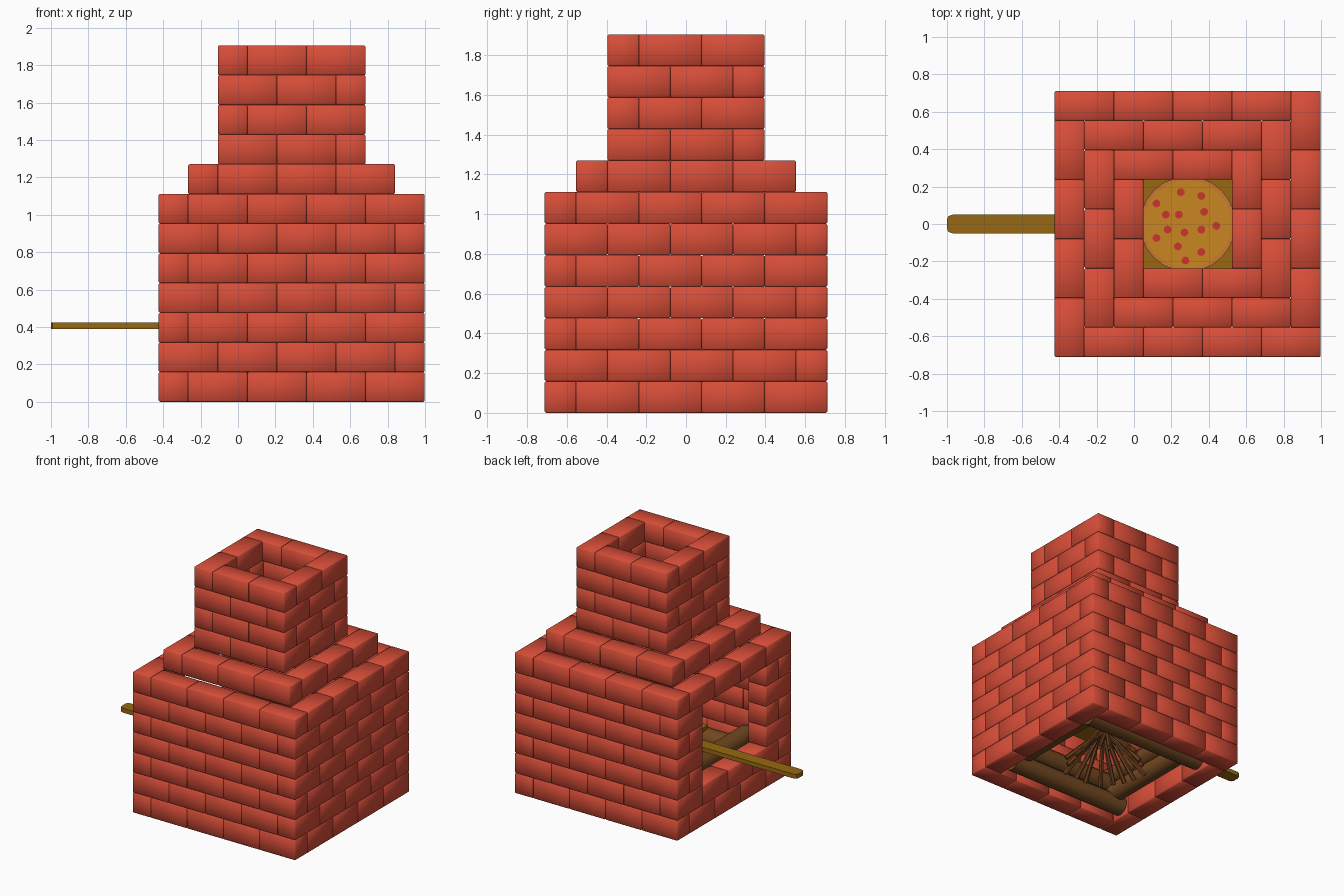
import bpy, bmesh, math, random
from mathutils import Vector, Matrix

if "Cube" in bpy.data.objects:
    bpy.data.objects.remove(bpy.data.objects["Cube"])

random.seed(4)
CX = 0.287          # oven centre in x
U = 0.158           # half brick = brick depth
H = 1.905 / 12      # course height
OPEN = 2.5 * U      # half width of the mouth


def material(name, rgb):
    m = bpy.data.materials.new(name)
    m.diffuse_color = (*rgb, 1)
    m.use_nodes = True
    m.node_tree.nodes["Principled BSDF"].inputs["Base Color"].default_value = m.diffuse_color
    return m


BRICK = material("brick_red", (0.68, 0.075, 0.04))
LOG = material("log_brown", (0.17, 0.065, 0.015))
STICK = material("stick_brown", (0.15, 0.05, 0.012))
PEEL = material("peel_wood", (0.31, 0.14, 0.006))
CRUST = material("crust", (0.58, 0.19, 0.035))
CHEESE = material("cheese", (0.58, 0.24, 0.015))
TOPPING = material("topping_red", (0.6, 0.035, 0.03))


def finish(bm, name, mat, smooth=True, angle=None):
    bmesh.ops.recalc_face_normals(bm, faces=bm.faces[:])
    for f in bm.faces:
        f.smooth = smooth
    if angle:
        for e in bm.edges:
            e.smooth = e.calc_face_angle(0) < math.radians(angle)
    me = bpy.data.meshes.new(name)
    bm.to_mesh(me)
    bm.free()
    me.materials.append(mat)
    ob = bpy.data.objects.new(name, me)
    bpy.context.collection.objects.link(ob)
    return ob


def rod(bm, a, b, r, sides):
    a, b = Vector(a), Vector(b)
    d = b - a
    rot = d.to_track_quat('Z', 'Y').to_matrix().to_4x4()
    bmesh.ops.create_cone(bm, cap_ends=True, segments=sides, radius1=r, radius2=r,
                          depth=d.length, matrix=Matrix.Translation((a + b) / 2) @ rot)


def course(row, n, flip, mouth):
    """Square pinwheel ring of bricks, n half bricks along each side."""
    bm = bmesh.new()
    half = n * U / 2
    for k in range(4):
        for i in range((n - 1) // 2):
            x = -half + U + 2 * U * i
            pts = [(x, -half), (x + 2 * U, -half + U)]
            for _ in range(k):
                pts = [(-py, px) for px, py in pts]
            if flip:
                pts = [(-px, py) for px, py in pts]
            x0, x1 = sorted(p[0] for p in pts)
            y0, y1 = sorted(p[1] for p in pts)
            # cut the mouth out of the left wall, leaving half bricks at its jambs
            if mouth and x1 < -half + U + 0.01:
                if y0 > -OPEN - 0.01 and y1 < OPEN + 0.01:
                    continue
                if y0 < OPEN - 0.01 and y1 > OPEN:
                    y0 = OPEN
                if y1 > -OPEN + 0.01 and y0 < -OPEN:
                    y1 = -OPEN
            m = (Matrix.Translation((CX + (x0 + x1) / 2, (y0 + y1) / 2, (row + 0.5) * H))
                 @ Matrix.Diagonal((x1 - x0, y1 - y0, H, 1)))
            bmesh.ops.create_cube(bm, size=1, matrix=m)
    bmesh.ops.bevel(bm, geom=bm.edges[:], offset=0.006, segments=1, affect='EDGES')
    finish(bm, f"brick_course_{row + 1}", BRICK)


# oven body, shoulder and chimney
for row in range(12):
    if row < 7:
        course(row, 9, row % 2 == 1, 2 <= row <= 5)
    else:
        course(row, 7 if row == 7 else 5, row % 2 == 0, False)

# crossed logs stacked around the fire
R = 0.075
for layer in range(4):
    z = R + layer * 0.075
    for s in (-1, 1):
        bm = bmesh.new()
        o = s * 0.45
        if layer % 2 == 0:
            rod(bm, (CX - 0.53, o, z), (CX + 0.53, o, z), R, 12)
        else:
            rod(bm, (CX + o, -0.53, z), (CX + o, 0.53, z), R, 12)
        finish(bm, f"log_{layer}_{'a' if s < 0 else 'b'}", LOG, angle=40)

# kindling cone
bm = bmesh.new()
for i in range(18):
    a = math.tau * i / 18 + random.uniform(-0.08, 0.08)
    r0, r1 = random.uniform(0.27, 0.34), random.uniform(0.03, 0.06)
    rod(bm, (CX + r0 * math.cos(a), r0 * math.sin(a), 0.03),
        (CX + r1 * math.cos(a + 0.3), r1 * math.sin(a + 0.3), random.uniform(0.29, 0.35)), 0.018, 6)
finish(bm, "kindling", STICK, smooth=False)

# wooden peel: half outline mirrored across y, then extruded
side = [(-1, 0.025), (-0.992, 0.042), (-0.97, 0.05), (-0.08, 0.05), (-0.02, 0.1),
        (0.0, 0.2), (0.01, 0.28), (0.55, 0.28), (0.565, 0.265)]
bm = bmesh.new()
outline = side + [(x, -y) for x, y in reversed(side)]
face = bm.faces.new([bm.verts.new((x, y, 0.39)) for x, y in outline])
ext = bmesh.ops.extrude_face_region(bm, geom=[face])
bmesh.ops.translate(bm, vec=(0, 0, 0.034),
                    verts=[v for v in ext["geom"] if isinstance(v, bmesh.types.BMVert)])
finish(bm, "peel", PEEL, smooth=False)

# pizza on the peel
for name, r, z0, z1, mat in (("pizza_crust", 0.256, 0.422, 0.445, CRUST),
                             ("pizza_cheese", 0.236, 0.43, 0.45, CHEESE)):
    bm = bmesh.new()
    rod(bm, (CX, 0, z0), (CX, 0, z1), r, 24)
    finish(bm, name, mat, angle=40)

bm = bmesh.new()
for x, y in [(0.25, 0.17), (0.36, 0.15), (0.12, 0.11), (0.17, 0.05), (0.24, 0.05),
             (0.375, 0.065), (0.18, -0.03), (0.27, -0.045), (0.36, -0.03), (0.44, -0.01),
             (0.12, -0.075), (0.235, -0.12), (0.36, -0.15), (0.275, -0.195)]:
    rod(bm, (x, y, 0.44), (x, y, 0.454), 0.021, 12)
finish(bm, "pizza_toppings", TOPPING, angle=40)
